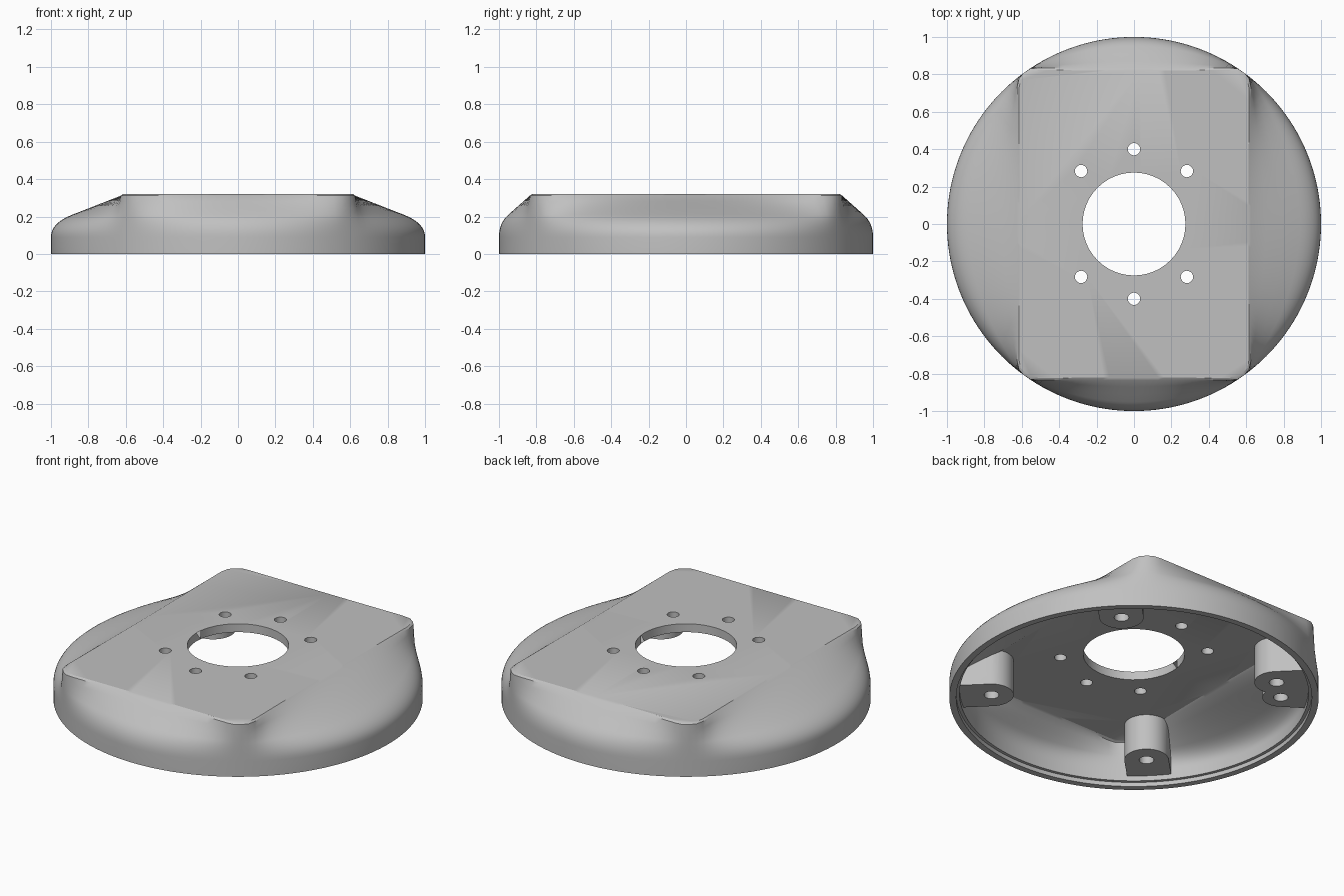
import bpy, bmesh
from math import sin, cos, pi, radians, hypot
from mathutils import Vector

if "Cube" in bpy.data.objects:
    bpy.data.objects.remove(bpy.data.objects["Cube"])

grey = bpy.data.materials.new("plain grey")
grey.use_nodes = True
GREY = (0.53, 0.53, 0.53, 1)
grey.diffuse_color = GREY
grey.node_tree.nodes["Principled BSDF"].inputs["Base Color"].default_value = GREY
SEGMENTS = 160


def solid(name, rings):
    """Closed solid skinned through a stack of equal-length rings."""
    bm = bmesh.new()
    loops = [[bm.verts.new(p) for p in ring] for ring in rings]
    n = len(loops[0])
    for low, high in zip(loops, loops[1:]):
        for i in range(n):
            j = (i + 1) % n
            bm.faces.new((low[i], low[j], high[j], high[i]))
    bm.faces.new(loops[0][::-1])
    bm.faces.new(loops[-1])
    bmesh.ops.recalc_face_normals(bm, faces=bm.faces)
    mesh = bpy.data.meshes.new(name)
    bm.to_mesh(mesh)
    bm.free()
    obj = bpy.data.objects.new(name, mesh)
    bpy.context.collection.objects.link(obj)
    mesh.materials.append(grey)
    return obj


def prism(name, outline, z0, z1):
    return solid(name, [[(x, y, z) for x, y in outline] for z in (z0, z1)])


def circle(x, y, r, n):
    return [(x + r * cos(2 * pi * i / n), y + r * sin(2 * pi * i / n)) for i in range(n)]


def cut(target, cutter):
    """Subtract the cutter for good, then discard it."""
    mod = target.modifiers.new("cut", 'BOOLEAN')
    mod.operation = 'DIFFERENCE'
    mod.solver = 'EXACT'
    mod.object = cutter
    bpy.context.view_layer.objects.active = target
    bpy.ops.object.modifier_apply(modifier=mod.name)
    bpy.data.objects.remove(cutter)


def rect_radius(t, hx, hy, corner):
    """Distance from the centre to a rounded rectangle along angle t."""
    lo, hi = 0.0, 2.0
    for _ in range(30):
        r = (lo + hi) / 2
        dx = abs(r * cos(t)) - hx + corner
        dy = abs(r * sin(t)) - hy + corner
        d = hypot(max(dx, 0), max(dy, 0)) + min(max(dx, dy), 0) - corner
        lo, hi = (r, hi) if d < 0 else (lo, r)
    return lo


def dome(name, radius, hx, hy, corner, base, spring, knee, top):
    """Round skirt with a soft shoulder blending to a rounded rectangle."""
    columns = []
    for i in range(SEGMENTS):
        t = 2 * pi * i / SEGMENTS
        edge = Vector((min(rect_radius(t, hx, hy, corner), radius), top - 0.008))
        start, bend = Vector((radius, spring)), Vector((radius, knee))
        end = bend.lerp(edge, 0.3)
        profile = [Vector((radius, base))]
        for k in range(9):
            s = k / 8
            profile.append(start.lerp(bend, s).lerp(bend.lerp(end, s), s))
        profile += [end.lerp(edge, s) for s in (0.35, 0.7, 1)]
        profile.append(Vector((edge.x - 0.014, top)))
        columns.append([(p.x * cos(t), p.x * sin(t), p.y) for p in profile])
    return solid(name, list(zip(*columns)))


def boss(angle, reach, r):
    """U-shaped pillar with its round end facing inward."""
    a = radians(angle)
    pts = [(reach + r * cos(b), r * sin(b))
           for b in (pi / 2 + pi * i / 20 for i in range(21))]
    pts += [(1.2, -r), (1.2, r)]
    outline = [(x * cos(a) - y * sin(a), x * sin(a) + y * cos(a)) for x, y in pts]
    return prism("boss", outline, 0.055, 0.6)


# Outer shell and the cavity below it
cover = dome("cover", 1.0, 0.625, 0.835, 0.1, 0.0, 0.09, 0.165, 0.32)
cavity = dome("cavity", 0.945, 0.585, 0.79, 0.07, -0.1, 0.08, 0.145, 0.27)

# Screw pillars stay standing in the cavity
pillars = [(45, 0.775, 0.12), (135, 0.775, 0.12), (225, 0.775, 0.12),
           (315, 0.775, 0.12), (146.7, 0.80, 0.10)]
for angle, reach, r in pillars:
    cut(cavity, boss(angle, reach, r))
cut(cover, cavity)

# Shallow recess inside the bottom rim
cut(cover, prism("recess", circle(0, 0, 0.963, SEGMENTS), -0.1, 0.025))

# Blind screw holes in the pillars
for angle, reach, r in pillars:
    a = radians(angle)
    cut(cover, prism("screw_hole", circle(reach * cos(a), reach * sin(a), 0.04, 24), -0.1, 0.2))

# Central opening and the six holes around it
cut(cover, prism("opening", circle(0, 0, 0.275, 48), -0.1, 0.6))
for angle in (45, 90, 135, 225, 270, 315):
    a = radians(angle)
    cut(cover, prism("plate_hole", circle(0.4 * cos(a), 0.4 * sin(a), 0.033, 24), -0.1, 0.6))

# Smooth shading with crisp edges
bpy.ops.object.select_all(action='DESELECT')
cover.select_set(True)
bpy.context.view_layer.objects.active = cover
bpy.ops.object.shade_smooth_by_angle(angle=radians(30))
